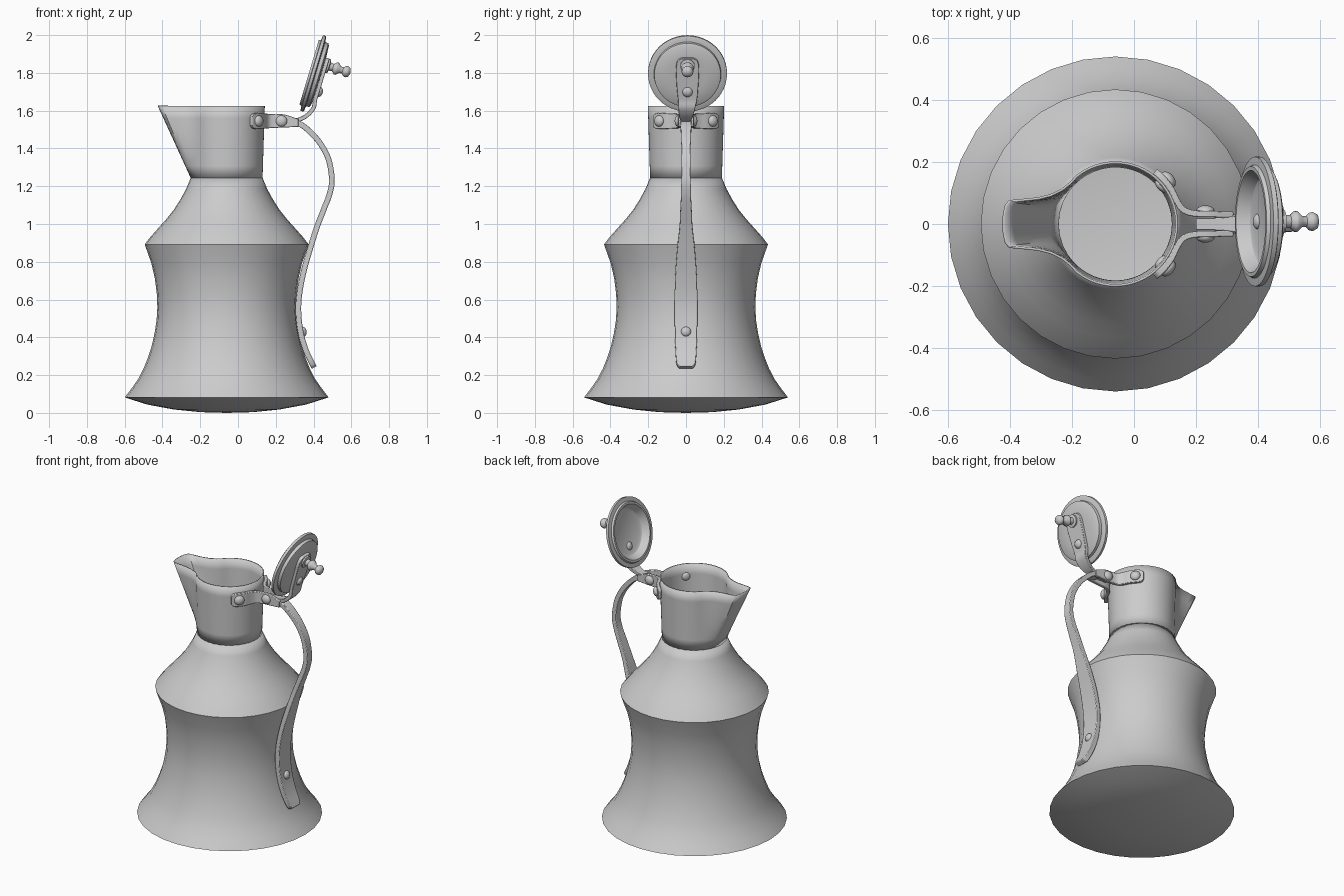
import bpy, bmesh, math
from mathutils import Vector, Matrix

if "Cube" in bpy.data.objects:
    bpy.data.objects.remove(bpy.data.objects["Cube"])

metal = bpy.data.materials.new("grey_metal")
metal.diffuse_color = (0.6, 0.6, 0.6, 1)
metal.use_nodes = True
metal.node_tree.nodes["Principled BSDF"].inputs["Base Color"].default_value = metal.diffuse_color
CX = -0.06                                   # axis of the vessel


def finish(name, bm, angle=35, wall=0, bevel=0):
    bmesh.ops.remove_doubles(bm, verts=bm.verts, dist=1e-5)
    me = bpy.data.meshes.new(name)
    bm.to_mesh(me)
    bm.free()
    me.materials.append(metal)
    ob = bpy.data.objects.new(name, me)
    bpy.context.collection.objects.link(ob)
    if bevel:
        m = ob.modifiers.new("bevel", 'BEVEL')
        m.width, m.segments = bevel, 2
    if wall:
        m = ob.modifiers.new("wall", 'SOLIDIFY')
        m.thickness, m.offset = wall, -1
    bpy.ops.object.select_all(action='DESELECT')
    ob.select_set(True)
    bpy.context.view_layer.objects.active = ob
    bpy.ops.object.shade_smooth_by_angle(angle=math.radians(angle))
    return ob


def loft(rings, caps=False):
    bm = bmesh.new()
    vs = [[bm.verts.new(p) for p in r] for r in rings]
    n = len(vs[0])
    for a, b in zip(vs, vs[1:]):
        for i in range(n):
            j = (i + 1) % n
            bm.faces.new((a[i], a[j], b[j], b[i]))
    if caps:
        bm.faces.new(vs[0][::-1])
        bm.faces.new(vs[-1])
        bmesh.ops.recalc_face_normals(bm, faces=bm.faces)
    return bm


def lathe(name, prof, origin, axis=(0, 0, 1), n=32, **kw):
    rot = Vector((0, 0, 1)).rotation_difference(Vector(axis)).to_matrix()
    o = Vector(origin)
    rings = [[o + rot @ Vector((r * math.cos(2 * math.pi * i / n),
                                r * math.sin(2 * math.pi * i / n), h))
              for i in range(n)] for r, h in prof]
    return finish(name, loft(rings), **kw)


def smooth_path(pts, steps=5):
    p = [Vector(q) for q in pts]
    p = [2 * p[0] - p[1]] + p + [2 * p[-1] - p[-2]]
    out = []
    for a, b, c, d in zip(p, p[1:], p[2:], p[3:]):
        for s in range(steps):
            t = s / steps
            out.append(0.5 * (2 * b + (c - a) * t + (2 * a - 5 * b + 4 * c - d) * t * t
                              + (3 * b - a - 3 * c + d) * t ** 3))
    return out + [p[-2]]


def strap(name, pts, side, thick, steps=5):
    """Flat bar along (x, y, z, half width) points."""
    path = smooth_path(pts, steps)
    side = Vector(side)
    rings = []
    for i, q in enumerate(path):
        a, b = path[max(i - 1, 0)], path[min(i + 1, len(path) - 1)]
        nrm = (b - a).to_3d().cross(side).normalized() * thick / 2
        c, w = q.to_3d(), side * q[3]
        rings.append([c + w + nrm, c - w + nrm, c - w - nrm, c + w - nrm])
    return finish(name, loft(rings, True), bevel=0.005)


def rivet(name, pos, axis, r=0.03, h=0.02):
    prof = [(r * math.cos(a), h * math.sin(a)) for a in [k * math.pi / 10 for k in range(6)]]
    lathe(name, [(r, -0.012)] + prof, pos, axis, 16)


# Vessel body
body = [(0, 0), (.14, .004), (.28, .018), (.42, .044), (.54, .082),
        (.503, .13), (.468, .18), (.44, .235), (.418, .29), (.398, .35), (.382, .42),
        (.371, .49), (.367, .56), (.37, .63), (.38, .71), (.398, .79), (.434, .892),
        (.405, .93), (.365, .975), (.32, 1.025), (.28, 1.075), (.245, 1.13),
        (.215, 1.185), (.19, 1.245)]
lathe("vessel_body", body, (CX, 0, 0), n=32, wall=0.008)

# Neck with pouring spout: a round ring blended up into a lipped outline
lip = [(-.425, 0), (-.423, .03), (-.417, .06), (-.403, .077), (-.36, .081),
       (-.31, .086), (-.27, .096), (-.235, .113), (-.207, .135)]
N = 64
rings = []
for t in (0, .17, .33, .5, .67, .83, 1):
    ring = []
    for i in range(N):
        a = 2 * math.pi * i / N
        low = Vector((CX + .19 * math.cos(a), .19 * math.sin(a)))
        top = Vector((CX + .202 * math.cos(a), .202 * math.sin(a)))
        k = N // 2 - i
        if abs(k) < len(lip):
            x, y = lip[abs(k)]
            top = Vector((x, math.copysign(y, k)))
        p = low.lerp(top, t)
        ring.append((p.x, p.y, 1.243 + .382 * t))
    rings.append(ring)
finish("neck_and_spout", loft(rings), angle=40, wall=0.008)

# Handle strap
strap("handle", [(.28, 0, 1.54, .03), (.335, 0, 1.525, .03), (.39, 0, 1.48, .027),
                 (.44, 0, 1.42, .025), (.48, 0, 1.34, .025), (.497, 0, 1.235, .025),
                 (.485, 0, 1.16, .026), (.455, 0, 1.08, .03), (.42, 0, .99, .034),
                 (.385, 0, .88, .046), (.348, 0, .75, .056), (.325, 0, .63, .06),
                 (.32, 0, .53, .06), (.333, 0, .42, .059), (.36, 0, .33, .056),
                 (.392, 0, .262, .05), (.403, 0, .24, .036)], (0, 1, 0), .03)
rivet("handle_rivet", (.343, 0, .43), (.97, 0, .2), .027, .02)

# Collar arms gripping the neck and running back as hinge tines
Z = 1.545
for s, tag in ((1, "left"), (-1, "right")):
    arc = [(CX + .212 * math.cos(math.radians(d)), s * .212 * math.sin(math.radians(d)), Z, w)
           for d, w in ((53, .022), (49, .038), (40, .042), (30, .041), (20, .04))]
    strap("collar_arm_" + tag, arc + [(.16, s * .045, Z, .038), (.195, s * .034, Z, .036),
                                      (.25, s * .032, Z, .034), (.32, s * .03, Z - .01, .02)],
          (0, 0, 1), .02, 4)
    d = math.radians(40)
    c, n = math.cos(d), s * math.sin(d)
    rivet("collar_rivet_" + tag, (CX + .222 * c, .222 * n, Z), (c, n, 0))
    rivet("inner_rivet_" + tag, (CX + .19 * c, .19 * n, Z), (-c, -n, 0), .025, .012)
    rivet("hinge_pin_" + tag, (.23, s * .042, Z), (0, s, 0), .03, .018)

# Tilted lid
LN = Vector((.958, 0, -.287))
LU = Vector((.287, 0, .958))
LC = Vector((.388, .008, 1.80))


def on_lid(u, n):
    return LC + LU * u + LN * n


lathe("lid", [(0, .035), (.125, .035), (.14, .028), (.158, .0), (.165, -.012), (.178, -.012),
              (.183, .0), (.209, .002), (.209, .018), (.2, .022), (.178, .024), (.176, .042),
              (.165, .048), (.1, .052), (0, .054)], LC, LN, 48, angle=30)

# Lid strap bending down into the hinge
pts = [(*on_lid(u, .06), w) for u, w in ((.1, .032), (.085, .052), (.05, .061), (0, .06),
                                         (-.07, .056), (-.13, .05))]
strap("lid_strap", pts + [(.4, .004, 1.615, .044), (.365, 0, 1.575, .036), (.32, 0, 1.552, .025),
                          (.26, 0, 1.546, .02), (.2, 0, 1.545, .02)], (0, 1, 0), .022)
rivet("lid_strap_rivet", on_lid(-.085, .07), LN, .027, .018)
rivet("lid_inner_rivet", on_lid(-.085, .036), -LN, .025, .014)

# Finial on the lid
lathe("lid_finial", [(0, 0), (.038, 0), (.038, .01), (.022, .014), (.02, .032), (.033, .045),
                     (.034, .055), (.018, .072), (.017, .086), (.028, .096), (.031, .108),
                     (.024, .122), (0, .13)], on_lid(.06, .07), LN, 20, angle=50)
